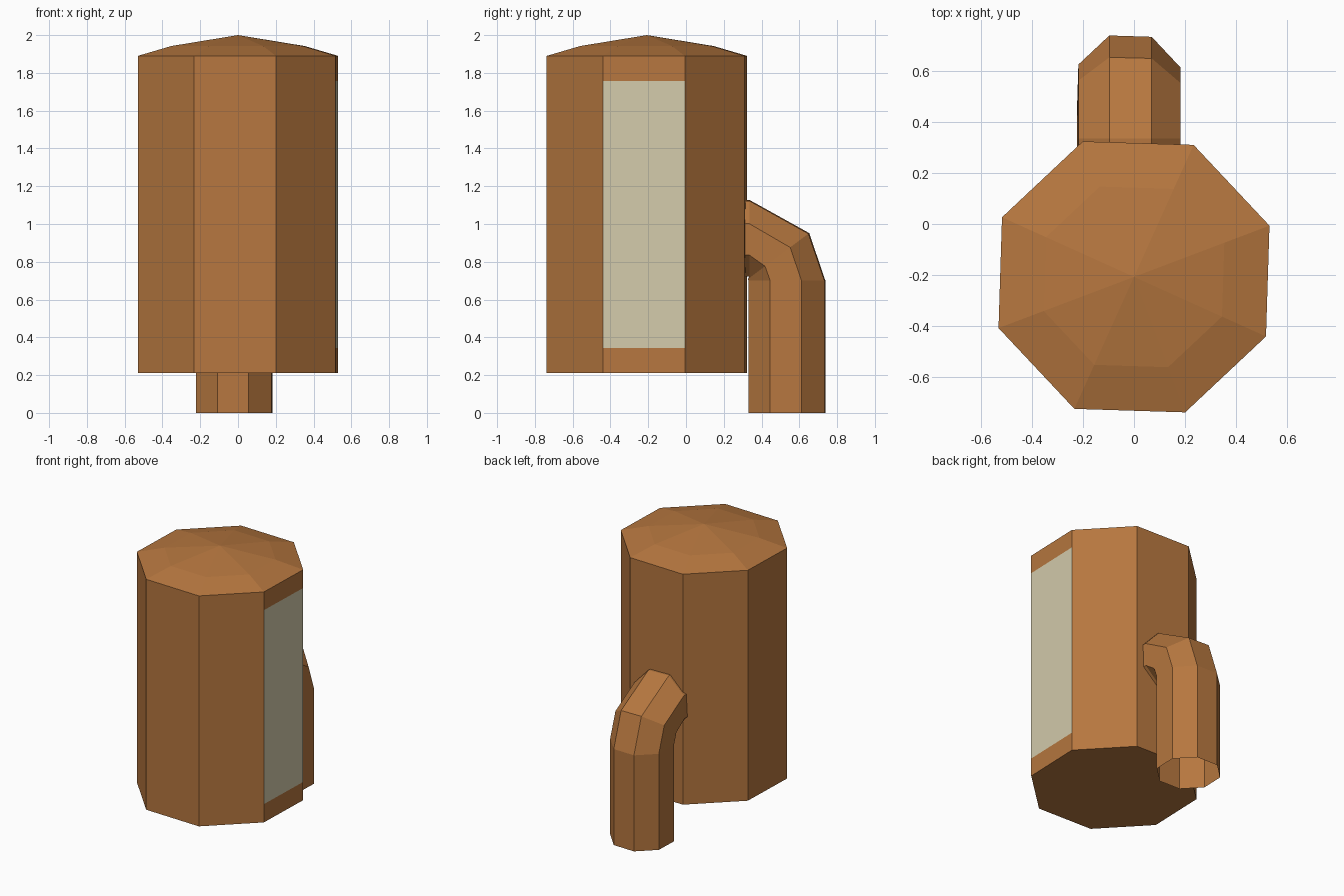
import bpy, bmesh, math
from mathutils import Vector

if "Cube" in bpy.data.objects:
    bpy.data.objects.remove(bpy.data.objects["Cube"])

SIDES = 8
TURN = math.radians(20.7)  # shared twist of both octagons


def material(name, rgb):
    m = bpy.data.materials.new(name)
    m.diffuse_color = (*rgb, 1)
    m.use_nodes = True
    m.node_tree.nodes["Principled BSDF"].inputs["Base Color"].default_value = m.diffuse_color
    return m


def octagon(r):
    return [(r * math.cos(TURN + i * math.tau / SIDES),
             r * math.sin(TURN + i * math.tau / SIDES)) for i in range(SIDES)]


def finish(bm, name, mat):
    me = bpy.data.meshes.new(name)
    bm.to_mesh(me)
    bm.free()
    ob = bpy.data.objects.new(name, me)
    ob.data.materials.append(mat)
    bpy.context.collection.objects.link(ob)
    return ob


def bridge(bm, rings, skip=()):
    for k, (a, b) in enumerate(zip(rings, rings[1:])):
        for i in range(SIDES):
            if (k, i) not in skip:
                j = (i + 1) % SIDES
                bm.faces.new((a[i], a[j], b[j], b[i]))


brown = material("brown", (0.47, 0.185, 0.05))
pale = material("pale", (0.66, 0.60, 0.41))

# Tank body with shallow domed lid; the window bay on the right is left open
CY = -0.207
levels = [(0.567, 0.21), (0.567, 0.343), (0.567, 1.757), (0.567, 1.89), (0.378, 1.942)]
bm = bmesh.new()
rings = [[bm.verts.new((x, y + CY, z)) for x, y in octagon(r)] for r, z in levels]
bridge(bm, rings, skip={(1, SIDES - 1)})
bm.faces.new(rings[0][::-1])
apex = bm.verts.new((0, CY, 2.0))
for i in range(SIDES):
    bm.faces.new((rings[-1][i], rings[-1][(i + 1) % SIDES], apex))
finish(bm, "tank_body", brown)

# Pale window panel filling the bay
bm = bmesh.new()
a, b = octagon(0.567)[-1], octagon(0.567)[0]
bm.faces.new([bm.verts.new((p[0], p[1] + CY, z))
              for p, z in ((a, 0.343), (b, 0.343), (b, 1.757), (a, 1.757))])
finish(bm, "window_panel", pale)

# Open bent pipe: centre (y, z) and outward direction (y, z) of each section
path = [((0.535, 0.0), (1, 0)), ((0.535, 0.70), (1, 0)), ((0.49, 0.83), (0.8, 0.6)),
        ((0.335, 0.925), (0, 1)), ((0.29, 0.925), (0, 1))]
bm = bmesh.new()
rings = [[bm.verts.new((x - 0.02, cy + u * dy, cz + u * dz)) for x, u in octagon(0.217)]
         for (cy, cz), (dy, dz) in path]
bridge(bm, rings)
finish(bm, "bent_pipe", brown)
